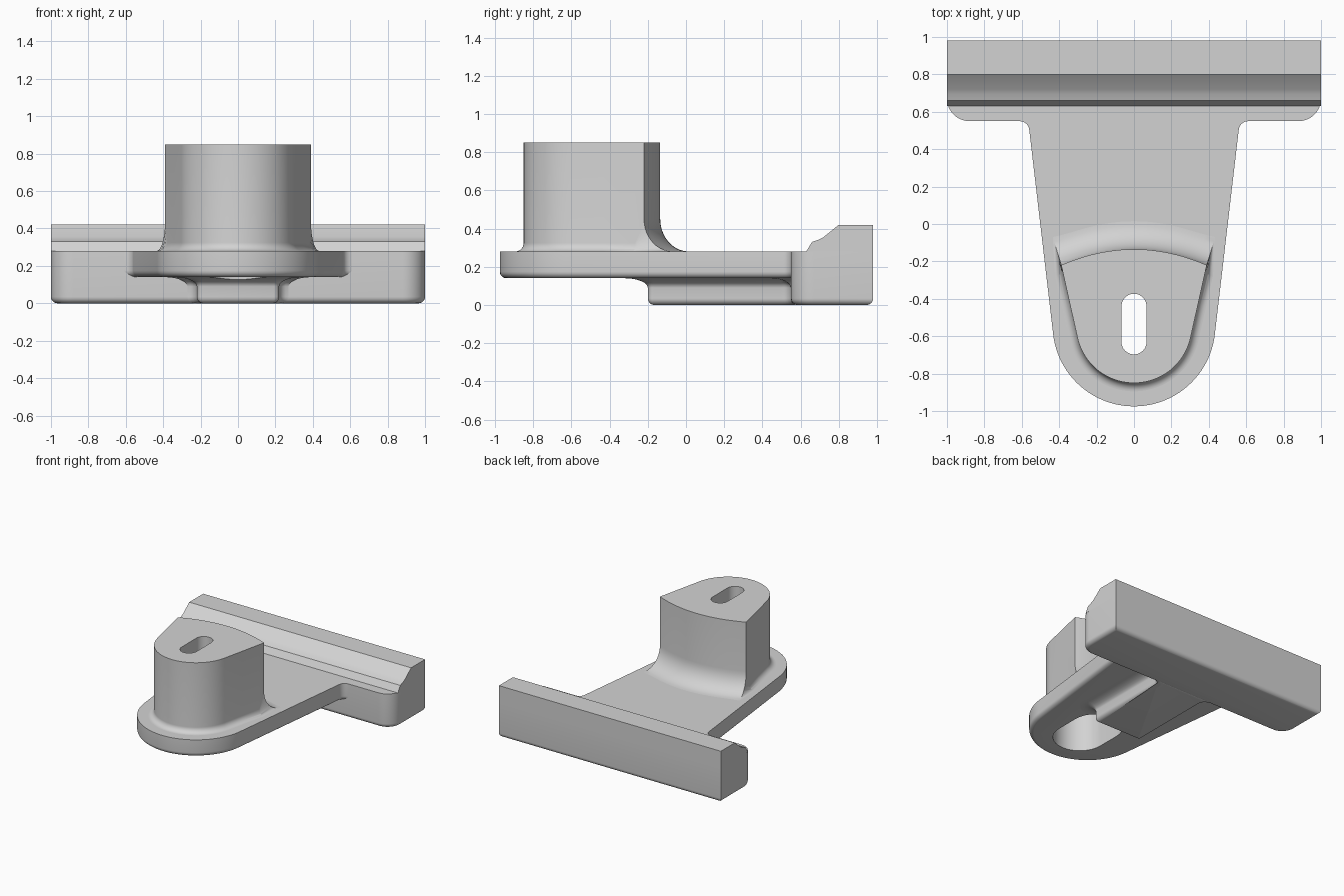
import bpy, bmesh, math
from mathutils import Vector

cube = bpy.data.objects.get("Cube")
if cube:
    bpy.data.objects.remove(cube, do_unlink=True)

grey = bpy.data.materials.new("plain_grey")
grey.use_nodes = True
grey.diffuse_color = (0.65, 0.65, 0.65, 1)
grey.node_tree.nodes["Principled BSDF"].inputs["Base Color"].default_value = (0.65, 0.65, 0.65, 1)

TOP, UNDER, ROUND = 0.28, 0.14, 0.035
STEPS = 6


def loft(name, rings):
    """Skin a stack of equal-length rings and cap both ends."""
    bm = bmesh.new()
    rows = [[bm.verts.new(p) for p in ring] for ring in rings]
    n = len(rows[0])
    for low, high in zip(rows, rows[1:]):
        for i in range(n):
            j = (i + 1) % n
            bm.faces.new((low[i], low[j], high[j], high[i]))
    bm.faces.new(rows[0])
    bm.faces.new(rows[-1])
    bmesh.ops.recalc_face_normals(bm, faces=bm.faces)
    mesh = bpy.data.meshes.new(name)
    bm.to_mesh(mesh)
    bm.free()
    mesh.materials.append(grey)
    obj = bpy.data.objects.new(name, mesh)
    bpy.context.collection.objects.link(obj)
    return obj


def arc(cx, cy, r, start, end, steps):
    angles = [math.radians(start + (end - start) * i / steps) for i in range(steps + 1)]
    return [(cx + r * math.cos(a), cy + r * math.sin(a)) for a in angles]


def mirrored(half):
    """Add the left half (-x) to a right half running front to back."""
    return half + [(-x, y) for x, y in reversed(half) if x > 0.001]


def ring_at(outline, z, d=0.0):
    """Outline at height z, moved outward by d."""
    pts = [Vector(p) for p in outline]
    ring = []
    for i, p in enumerate(pts):
        a = (p - pts[i - 1]).normalized()
        b = (pts[(i + 1) % len(pts)] - p).normalized()
        na, nb = Vector((a.y, -a.x)), Vector((b.y, -b.x))
        q = p + (na + nb) * d / (1 + na.dot(nb))
        ring.append((q.x, q.y, z))
    return ring


def rounded_bottom(outline, z, r):
    rings = []
    for i in range(STEPS + 1):
        a = math.pi / 2 * i / STEPS
        rings.append(ring_at(outline, z + r * (1 - math.cos(a)), -r * (1 - math.sin(a))))
    return rings


def slot(name, r, z0, z1):
    outline = arc(0, -0.44, r, 0, 180, 24) + arc(0, -0.63, r, 180, 360, 24)
    return loft(name, [ring_at(outline, z0), ring_at(outline, z1)])


# Tapered arm plate with a round front and filleted root
half = arc(0, -0.54, 0.435, -90, -6.6, 24)
half += arc(0.61, 0.50, 0.05, 173.4, 90, 5) + [(0.61, 0.60)]
plate_outline = mirrored(half)
arm_plate = loft("arm_plate", rounded_bottom(plate_outline, UNDER, ROUND) + [ring_at(plate_outline, TOP)])

# Rear crossbar with rounded front corners
half = [(0, 0.55)] + arc(0.88, 0.67, 0.12, -90, 0, 10) + [(1, 0.98)]
bar_outline = mirrored(half)
crossbar = loft("crossbar", rounded_bottom(bar_outline, 0, ROUND) + [ring_at(bar_outline, TOP)])

# Raised ledge along the back of the crossbar
ledge_profile = [(0.63, TOP), (0.66, 0.33), (0.695, 0.342), (0.72, 0.355), (0.80, 0.42), (0.98, 0.42), (0.98, TOP)]
rear_ledge = loft("rear_ledge", [[(x, y, z) for y, z in ledge_profile] for x in (-1, 1)])

# Underside rib that flares into the plate
half = [(0, -0.20)] + arc(0.19, -0.17, 0.03, -90, 0, 5)
half += arc(0.27, 0.50, 0.05, 180, 90, 5) + [(0.27, 0.60)]
rib_outline = mirrored(half)
rib_rings = rounded_bottom(rib_outline, 0, ROUND)
for i in range(STEPS + 1):
    a = math.pi / 2 * i / STEPS
    rib_rings.append(ring_at(rib_outline, 0.09 + 0.05 * math.sin(a), 0.12 * (1 - math.cos(a))))
rib_rings.append(ring_at(rib_outline, 0.15, 0.12))
support_rib = loft("support_rib", rib_rings)

# Boss: each outline point carries its fillet reach (dx, dy) and fillet height
SIDE, BACK, BACK_H = 0.045, 0.15, 0.17
tilt = math.radians(12.5)
half = []
for x, y in arc(0, -0.54, 0.31, -90, -12.5, 24):
    half.append((x, y, SIDE * x / 0.31, SIDE * (y + 0.54) / 0.31, SIDE))
x0, y0 = half[-1][:2]
cx, cy = 0.389, -0.22
for t in (0.45, 0.88):
    half.append((x0 + (cx - x0) * t, y0 + (cy - y0) * t,
                 SIDE * math.cos(tilt), -SIDE * math.sin(tilt), SIDE))
for i in range(13):
    u = 1 - i / 12
    half.append((cx * u, -0.135 - 0.085 * u * u, SIDE * u ** 8, BACK, BACK_H))
boss_points = half + [(-x, y, -dx, dy, h) for x, y, dx, dy, h in reversed(half) if x > 0.001]
boss_rings = [[(x, y, 0.85) for x, y, *rest in boss_points]]
for i in range(11):
    a = math.pi / 2 * i / 10
    c, s = 1 - math.cos(a), 1 - math.sin(a)
    boss_rings.append([(x + dx * c, y + dy * c, TOP + h * s) for x, y, dx, dy, h in boss_points])
boss_rings.append([(x, y, TOP - 0.01) for x, y, z in boss_rings[-1]])
boss = loft("boss", boss_rings)

# Bolt slot through the boss, with a wider recess from below
cutters = [slot("slot_cutter", 0.067, -0.2, 1.2), slot("recess_cutter", 0.20, -0.2, 0.52)]
for part in (arm_plate, boss, support_rib):
    bpy.context.view_layer.objects.active = part
    for cutter in cutters:
        mod = part.modifiers.new("cut", "BOOLEAN")
        mod.operation = "DIFFERENCE"
        mod.solver = "EXACT"
        mod.object = cutter
        bpy.ops.object.modifier_apply(modifier=mod.name)
for cutter in cutters:
    bpy.data.objects.remove(cutter, do_unlink=True)

# Smooth the rounded areas, keep the edges crisp
bpy.ops.object.select_all(action="DESELECT")
for part in (arm_plate, crossbar, rear_ledge, support_rib, boss):
    part.select_set(True)
    bpy.context.view_layer.objects.active = part
bpy.ops.object.shade_smooth_by_angle(angle=math.radians(30))
